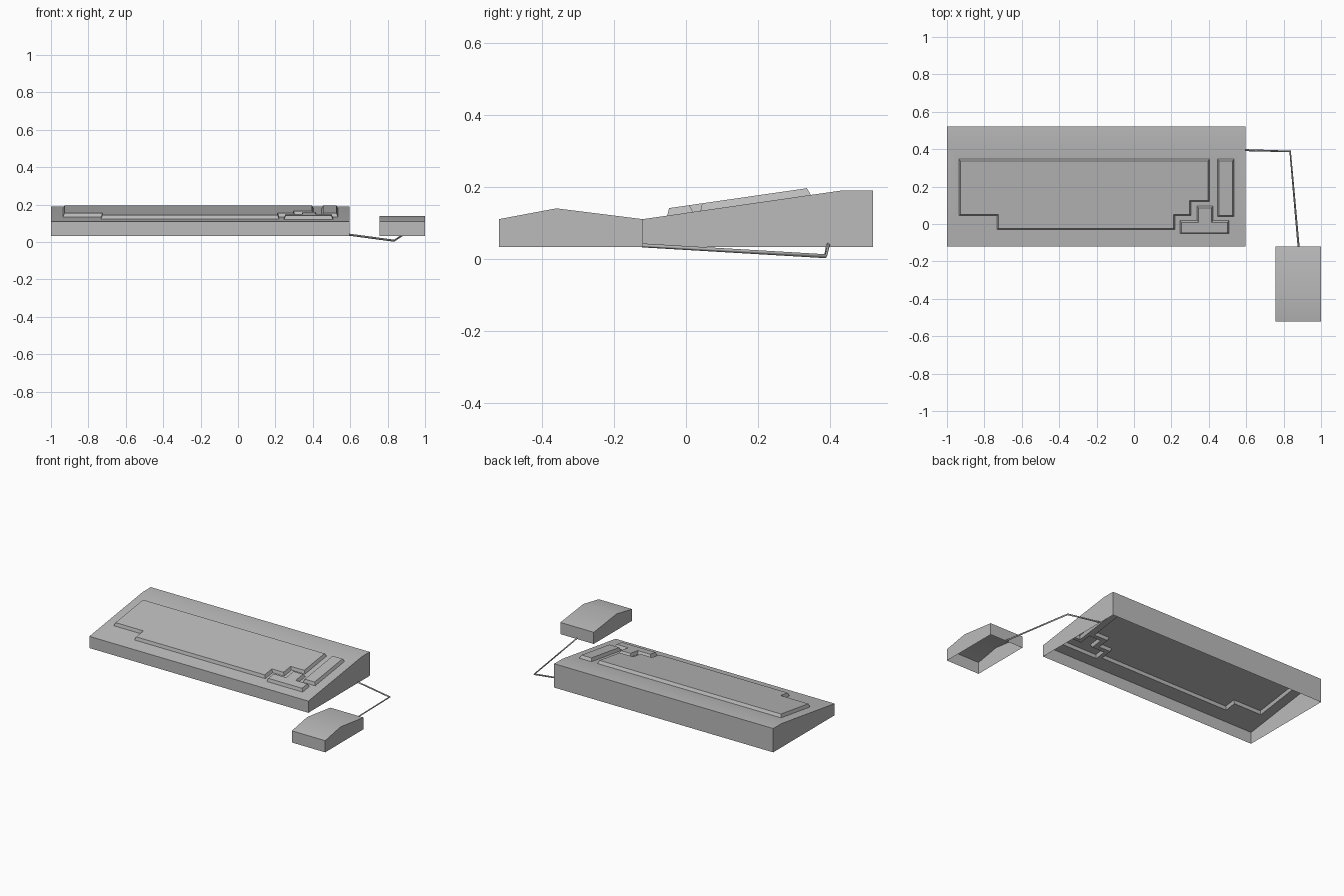
import bpy, bmesh, math

cube = bpy.data.objects.get("Cube")
if cube:
    bpy.data.objects.remove(cube, do_unlink=True)

GREY = (0.5, 0.5, 0.5, 1)
grey = bpy.data.materials.new("plain grey")
grey.use_nodes = True
grey.diffuse_color = GREY
grey.node_tree.nodes["Principled BSDF"].inputs["Base Color"].default_value = GREY

BASE = 0.033


def finish(bm, name):
    bmesh.ops.remove_doubles(bm, verts=bm.verts, dist=0.0005)
    mesh = bpy.data.meshes.new(name)
    bm.to_mesh(mesh)
    bm.free()
    obj = bpy.data.objects.new(name, mesh)
    bpy.context.collection.objects.link(obj)
    mesh.materials.append(grey)
    bpy.ops.object.select_all(action="DESELECT")
    obj.select_set(True)
    bpy.context.view_layer.objects.active = obj
    bpy.ops.object.shade_smooth_by_angle(angle=math.radians(30))


def shell(bm, profile, x0, x1, skip=None):
    """Open-bottomed casing: a (y, z) profile stretched along x."""
    left = [bm.verts.new((x0, y, z)) for y, z in profile]
    right = [bm.verts.new((x1, y, z)) for y, z in profile]
    for i in range(len(profile) - 1):
        if i != skip:
            bm.faces.new((left[i], right[i], right[i + 1], left[i + 1]))
    bm.faces.new(left)
    bm.faces.new(right[::-1])


# Keyboard: the sloped panel has openings that the raised key blocks fill
FRONT, RIDGE, BACK = -0.12, 0.435, 0.52
LOW, HIGH = 0.11, 0.19
X0, X1 = -1, 0.597

main_keys = [(-0.936, 0.045), (-0.733, 0.045), (-0.733, -0.03), (0.22, -0.03),
             (0.22, 0.045), (0.305, 0.045), (0.305, 0.12), (0.404, 0.12),
             (0.404, 0.347), (-0.936, 0.347)]
side_keys = [(0.447, 0.04), (0.535, 0.04), (0.535, 0.347), (0.447, 0.347)]
arrow_keys = [(0.246, -0.052), (0.508, -0.052), (0.508, 0.02), (0.423, 0.02),
              (0.423, 0.097), (0.337, 0.097), (0.337, 0.02), (0.246, 0.02)]

bm = bmesh.new()
border = [(X0, FRONT), (X1, FRONT), (X1, RIDGE), (X0, RIDGE)]
loops, edges = [], []
for outline in (border, main_keys, side_keys, arrow_keys):
    ring = [bm.verts.new((x, y, 0)) for x, y in outline]
    edges += [bm.edges.new((a, b)) for a, b in zip(ring, ring[1:] + ring[:1])]
    loops.append(ring)
bmesh.ops.triangle_fill(bm, edges=edges, use_beauty=True, normal=(0, 0, 1))
for v in bm.verts:
    v.co.z = LOW + (HIGH - LOW) * (v.co.y - FRONT) / (RIDGE - FRONT)
blocks = [bm.faces.new(ring) for ring in loops[1:]]
bm.normal_update()
bmesh.ops.inset_region(bm, faces=blocks, thickness=0.008, depth=0.02,
                       use_boundary=True, use_even_offset=True)
shell(bm, [(FRONT, BASE), (FRONT, LOW), (RIDGE, HIGH), (BACK, HIGH), (BACK, BASE)],
      X0, X1, skip=1)
finish(bm, "keyboard")

# Mouse
bm = bmesh.new()
shell(bm, [(-0.52, BASE), (-0.52, LOW), (-0.36, 0.14), (-0.12, LOW), (-0.12, BASE)],
      0.757, 1)
finish(bm, "mouse")

# Cable: thin four-sided cord from the keyboard to the mouse
curve = bpy.data.curves.new("cable", "CURVE")
curve.dimensions = "3D"
curve.bevel_depth = 0.0055
curve.bevel_resolution = 0
path = [(0.59, 0.395, 0.04), (0.835, 0.388, 0.007), (0.88, -0.122, 0.037)]
spline = curve.splines.new("POLY")
spline.points.add(len(path) - 1)
for point, co in zip(spline.points, path):
    point.co = (*co, 1)
curve.materials.append(grey)
bpy.context.collection.objects.link(bpy.data.objects.new("cable", curve))
